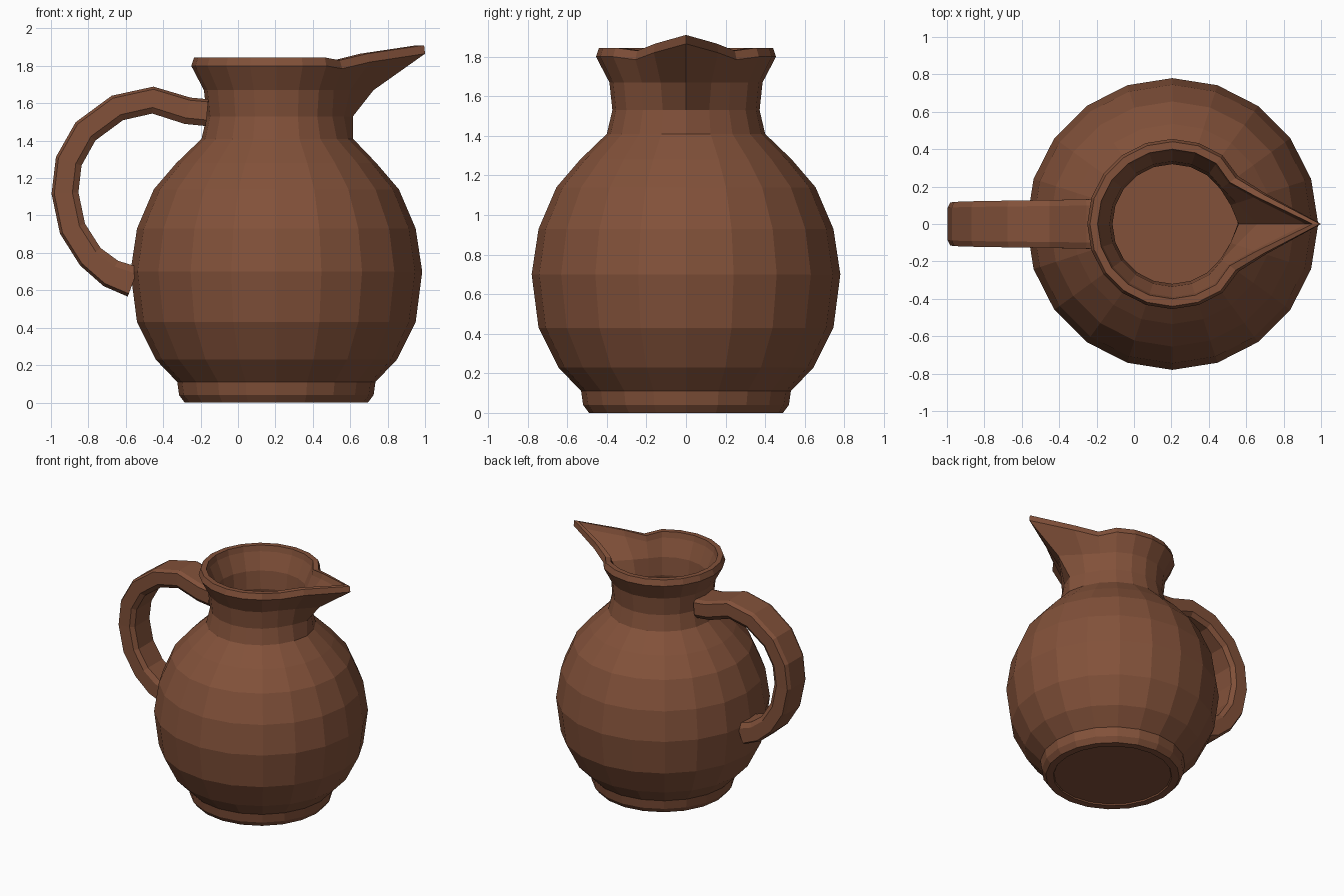
import bpy, bmesh, math
from mathutils import Vector

cube = bpy.data.objects.get("Cube")
if cube:
    bpy.data.objects.remove(cube, do_unlink=True)

# One fired clay colour for everything
clay = bpy.data.materials.new("brown clay")
clay.use_nodes = True
colour = (0.225, 0.083, 0.042, 1)
clay.diffuse_color = colour
clay.node_tree.nodes["Principled BSDF"].inputs["Base Color"].default_value = colour

SIDES = 20
CENTRE_X = 0.205
SPOUT = (0.34, 0.07, -0.02)    # outward pull near the spout axis
LIFT = (0.065, 0.02, -0.015)   # rim height change near the spout axis


def loft(name, rings, cap_ends=True):
    """Skin a list of closed rings of points, capping both ends."""
    bm = bmesh.new()
    loops = [[bm.verts.new(p) for p in ring] for ring in rings]
    for a, b in zip(loops, loops[1:]):
        n = len(a)
        for i in range(n):
            j = (i + 1) % n
            bm.faces.new((a[i], a[j], b[j], b[i]))
    if cap_ends:
        bm.faces.new(loops[0])
        bm.faces.new(loops[-1])
    bmesh.ops.recalc_face_normals(bm, faces=bm.faces)
    mesh = bpy.data.meshes.new(name)
    bm.to_mesh(mesh)
    bm.free()
    mesh.materials.append(clay)
    obj = bpy.data.objects.new(name, mesh)
    bpy.context.collection.objects.link(obj)
    return obj


def jug_ring(radius, z, spout=0, lift=0):
    """A round ring, drawn out towards +x by the spout amount."""
    ring = []
    for i in range(SIDES):
        k = min(i, SIDES - i)
        r, h = radius, z
        if k < len(SPOUT):
            r += SPOUT[k] * spout
            h += LIFT[k] * lift
        a = math.tau * i / SIDES
        ring.append((CENTRE_X + r * math.cos(a), r * math.sin(a), h))
    return ring


# Jug: foot, belly, neck and lip outside, then back down the inside
profile = [
    (0.43, 0.01), (0.435, 0), (0.49, 0), (0.52, 0.04), (0.53, 0.11),
    (0.645, 0.23), (0.745, 0.43), (0.78, 0.70), (0.745, 0.93),
    (0.655, 1.14), (0.535, 1.28), (0.40, 1.41, 0.03),
    (0.372, 1.53, 0.11), (0.387, 1.67, 0.39), (0.455, 1.80, 1, 1),
    (0.44, 1.845, 1.03, 1), (0.40, 1.845, 1.03, 1),
    (0.39, 1.80, 0.95, 1), (0.335, 1.67, 0.35), (0.32, 1.53, 0.1),
    (0.35, 1.41), (0.49, 1.25), (0.61, 1.11), (0.695, 0.92),
    (0.73, 0.70), (0.695, 0.45), (0.60, 0.27), (0.48, 0.12),
]
loft("jug_body", [jug_ring(*p) for p in profile])

# Handle: bevelled strap swept along a bowed path in the xz plane
path = [
    (-0.165, 1.55), (-0.27, 1.56), (-0.455, 1.617), (-0.645, 1.575),
    (-0.815, 1.45), (-0.905, 1.29), (-0.925, 1.12), (-0.885, 0.93),
    (-0.79, 0.78), (-0.68, 0.69), (-0.56, 0.645),
]
points = [Vector((x, 0, z)) for x, z in path]
section = [(1, 0.75), (0.8, 1), (-0.55, 1), (-1, 0.8)]
section += [(n, -w) for n, w in reversed(section)]

rings = []
last = len(points) - 1
for i, p in enumerate(points):
    tangent = (points[min(i + 1, last)] - points[max(i - 1, 0)]).normalized()
    outward = Vector((tangent.z, 0, -tangent.x))
    if outward.dot(p - Vector((-0.4, 0, 1.12))) < 0:
        outward.negate()
    half_width = 0.135 - 0.02 * min(1, i / 6)
    half_depth = 0.072 + 0.012 * max(0, i - 8) / 2
    rings.append([p + outward * n * half_depth + Vector((0, w * half_width, 0))
                  for n, w in section])
loft("handle", rings)
